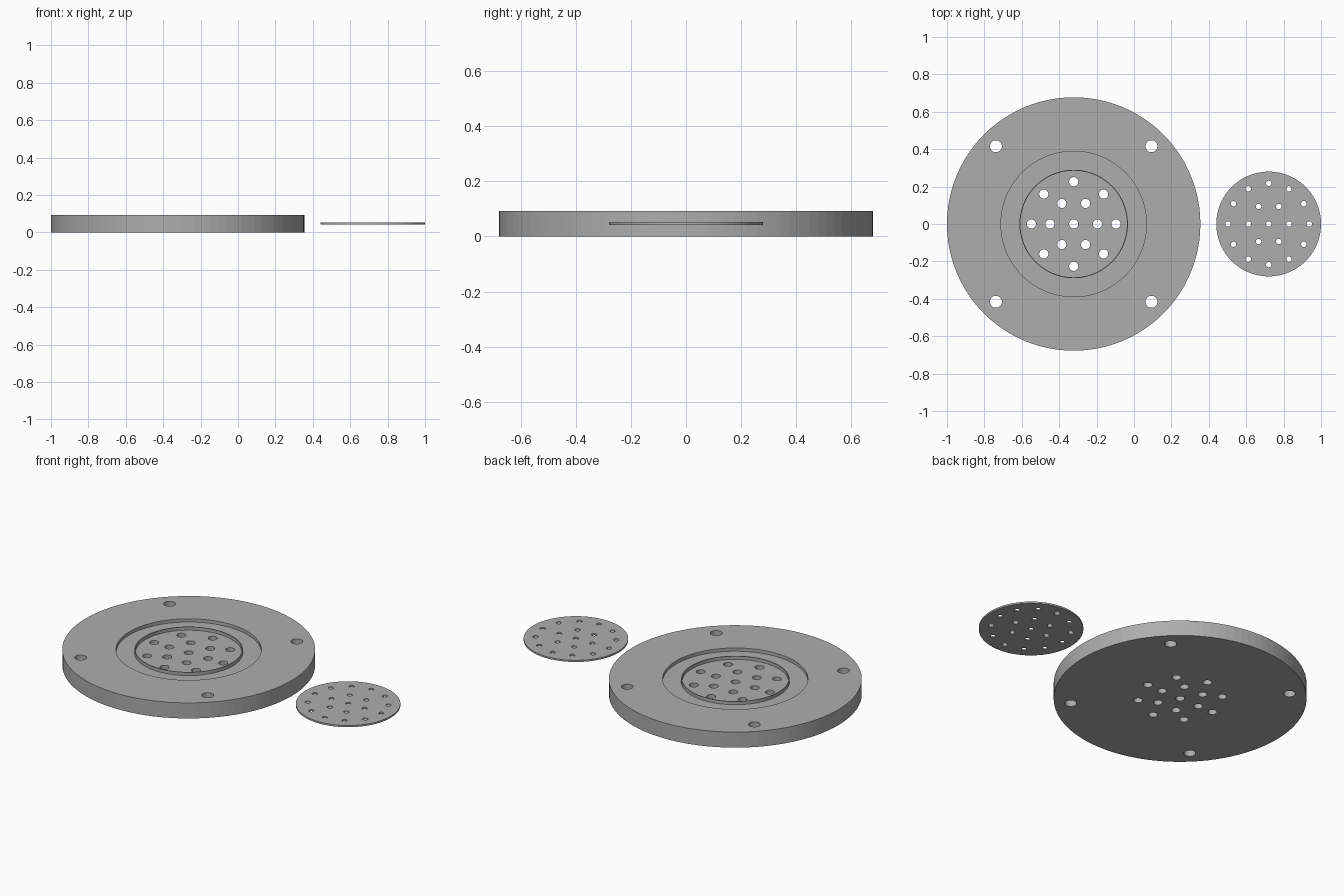
import bpy, bmesh, math
from mathutils import Matrix

if "Cube" in bpy.data.objects:
    bpy.data.objects.remove(bpy.data.objects["Cube"])

SEGS = 96
grey = bpy.data.materials.new("mid_grey")
grey.diffuse_color = (0.42, 0.42, 0.42, 1)
grey.use_nodes = True
grey.node_tree.nodes["Principled BSDF"].inputs["Base Color"].default_value = grey.diffuse_color


def lathe(name, profile, cx):
    """Turn an (r, z) profile around a vertical axis and cap both ends."""
    bm = bmesh.new()
    rings = []
    for r, z in profile:
        rings.append([bm.verts.new((cx + r * math.cos(2 * math.pi * i / SEGS),
                                    r * math.sin(2 * math.pi * i / SEGS), z))
                      for i in range(SEGS)])
    for a, b in zip(rings, rings[1:]):
        for i in range(SEGS):
            j = (i + 1) % SEGS
            bm.faces.new((a[i], a[j], b[j], b[i]))
    bm.faces.new(rings[0][::-1])
    bm.faces.new(rings[-1])
    bmesh.ops.recalc_face_normals(bm, faces=bm.faces)
    return finish(name, bm)


def finish(name, bm):
    mesh = bpy.data.meshes.new(name)
    bm.to_mesh(mesh)
    bm.free()
    mesh.materials.append(grey)
    obj = bpy.data.objects.new(name, mesh)
    bpy.context.collection.objects.link(obj)
    return obj


def ring(count, radius, start=0.0):
    return [(radius * math.cos(start + 2 * math.pi * i / count),
             radius * math.sin(start + 2 * math.pi * i / count)) for i in range(count)]


def drill(obj, cx, holes):
    """Cut vertical round holes given as (x, y, radius)."""
    bm = bmesh.new()
    for x, y, r in holes:
        bmesh.ops.create_cone(bm, cap_ends=True, segments=32, radius1=r, radius2=r,
                              depth=0.4, matrix=Matrix.Translation((cx + x, y, 0.05)))
    cutter = finish("hole_cutter", bm)
    cutter.hide_render = True
    mod = obj.modifiers.new("holes", 'BOOLEAN')
    mod.operation = 'DIFFERENCE'
    mod.solver = 'EXACT'
    mod.object = cutter
    bpy.context.view_layer.objects.active = obj
    bpy.ops.object.modifier_apply(modifier=mod.name)
    bpy.data.objects.remove(cutter)


# Flange: thick disc with a round recess and a thin raised lip inside it
FX, TOP, FLOOR = -0.3225, 0.092, 0.073
flange = lathe("flange", [(0.6775, 0), (0.6775, TOP), (0.389, TOP), (0.389, FLOOR),
                          (0.290, FLOOR), (0.290, TOP), (0.285, TOP), (0.285, FLOOR)], FX)
flow = [(0, 0)] + ring(6, 0.127) + ring(8, 0.226)
bolts = ring(4, 0.588, math.pi / 4)
drill(flange, FX, [(x, y, 0.0245) for x, y in flow] + [(x, y, 0.032) for x, y in bolts])

# Perforated plate: thin separate disc with smaller holes
PX = 0.72
plate = lathe("perforated_plate", [(0.28, 0.042), (0.28, 0.052)], PX)
drill(plate, PX, [(x, y, 0.0145) for x, y in [(0, 0)] + ring(6, 0.108) + ring(12, 0.217)])
